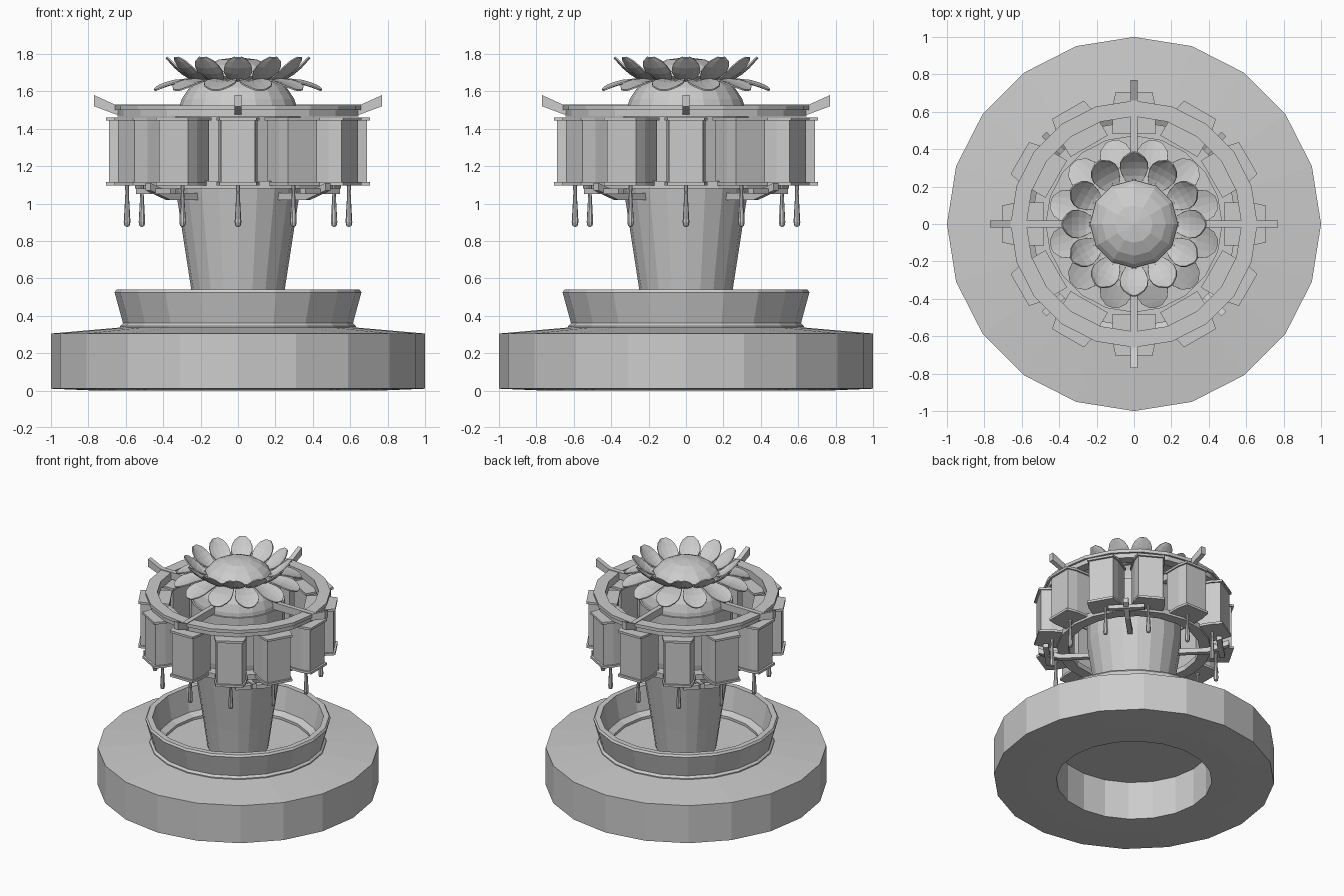
import bpy, bmesh, math
from mathutils import Matrix, Vector

if "Cube" in bpy.data.objects:
    bpy.data.objects.remove(bpy.data.objects["Cube"])


def finish(name, bm):
    bmesh.ops.recalc_face_normals(bm, faces=bm.faces)
    me = bpy.data.meshes.new(name)
    bm.to_mesh(me)
    bm.free()
    ob = bpy.data.objects.new(name, me)
    bpy.context.collection.objects.link(ob)
    return ob


def lathe(name, prof, n=20, closed=False, loc=(0, 0)):
    """Revolve an (r, z) profile around a vertical axis."""
    bm = bmesh.new()
    rings = []
    for r, z in prof:
        if r == 0:
            rings.append([bm.verts.new((loc[0], loc[1], z))] * n)
        else:
            rings.append([bm.verts.new((loc[0] + r * math.cos(2 * math.pi * i / n),
                                        loc[1] + r * math.sin(2 * math.pi * i / n), z)) for i in range(n)])
    pairs = list(zip(rings, rings[1:]))
    if closed:
        pairs.append((rings[-1], rings[0]))
    for a, b in pairs:
        for i in range(n):
            j = (i + 1) % n
            vs = list(dict.fromkeys([a[i], a[j], b[j], b[i]]))
            if len(vs) > 2:
                bm.faces.new(vs)
    return finish(name, bm)


def prism(name, pts, depth, to3d):
    """Extrude a 2D outline; to3d maps (u, v, w) into space."""
    bm = bmesh.new()
    a, b = ([bm.verts.new(to3d(u, v, w)) for u, v in pts] for w in depth)
    bm.faces.new(a)
    bm.faces.new(b[::-1])
    for i in range(len(pts)):
        j = (i + 1) % len(pts)
        bm.faces.new((a[i], b[i], b[j], a[j]))
    return finish(name, bm)


def around(ob, count, start=0.0):
    """Turn ob to the start angle and place linked copies round the z axis."""
    for i in range(count):
        c = ob if i == 0 else ob.copy()
        if i:
            bpy.context.collection.objects.link(c)
            c.name = f"{ob.name}_{i + 1}"
        c.rotation_euler.z = math.radians(start + 360 * i / count)


def side_profile(u, v, w):
    return (u, w, v)


def plan_profile(u, v, w):
    return (u, v, w)


# plinth with hollow underside
lathe("plinth", [(0, .30), (.555, .30), (.555, 0), (.76, 0), (1, .01), (1, .305),
                 (.63, .337), (.60, .337), (.56, .315), (0, .315)])
# basin wall
lathe("basin", [(.63, .33), (.63, .345), (.615, .36), (.66, .525), (.65, .54),
                (.61, .54), (.575, .36), (.53, .335), (.53, .31)], closed=True)
# column and domed top
lathe("column", [(0, .305), (.217, .305), (.25, .54), (.335, 1.09), (.335, 1.47), (0, 1.47)])
lathe("dome", [(0, 1.45), (.325, 1.45), (.32, 1.50), (.30, 1.56), (.26, 1.62),
               (.20, 1.665), (0, 1.67)])
# flower centre
lathe("flower_centre", [(0, 1.64), (.19, 1.645), (.235, 1.68), (.215, 1.705), (.17, 1.74),
                        (.10, 1.77), (0, 1.782)], n=12)

# upper and lower rings
lathe("upper_ring", [(.575, 1.465), (.645, 1.465), (.645, 1.50), (.66, 1.50),
                     (.66, 1.525), (.575, 1.525)], closed=True)
lathe("lower_ring", [(.47, 1.08), (.55, 1.08), (.55, 1.12), (.47, 1.12)], closed=True)

# upper arms with raised tips
arm = prism("upper_arm", [(.28, 1.475), (.65, 1.475), (.77, 1.52), (.77, 1.58),
                          (.66, 1.53), (.28, 1.53)], (-.018, .018), side_profile)
around(arm, 4)
# lower brackets on the diagonals
bracket = prism("lower_bracket", [(.28, 1.02), (.53, 1.02), (.68, 1.07), (.68, 1.11),
                                  (.52, 1.055), (.28, 1.055)], (-.018, .018), side_profile)
around(bracket, 4, 45)
cross = prism("bracket_crosspiece", [(.60, -.13), (.64, -.13), (.64, .13), (.60, .13)],
              (1.05, 1.08), plan_profile)
around(cross, 4, 45)

# twelve lantern boxes with lids, floors and hanging handles
body = [(.49, -.105), (.62, -.105), (.69, -.09), (.69, .09), (.62, .105), (.49, .105)]
cap = [(.48, -.115), (.63, -.115), (.705, -.098), (.705, .098), (.63, .115), (.48, .115)]
around(prism("box_body", body, (1.11, 1.45), plan_profile), 12)
around(prism("box_lid", cap, (1.443, 1.46), plan_profile), 12)
around(prism("box_floor", cap, (1.097, 1.115), plan_profile), 12)
around(lathe("handle", [(0, .875), (.014, .88), (.018, .90), (.009, 1.06), (.012, 1.10), (0, 1.10)],
             n=8, loc=(.593, 0)), 12)


def petal(name, path, widths, cup):
    """Cupped leaf: rows along an (r, z) path, five points wide."""
    bm = bmesh.new()
    rows = []
    for (r, z), w in zip(path, widths):
        rows.append([bm.verts.new((r - cup * .4 * k * k, w * k, z + cup * k * k * w / .08))
                     for k in (-1, -.5, 0, .5, 1)])
    for a, b in zip(rows, rows[1:]):
        for i in range(4):
            bm.faces.new((a[i], a[i + 1], b[i + 1], b[i]))
    ob = finish(name, bm)
    m = ob.modifiers.new("thickness", 'SOLIDIFY')
    m.thickness = .008
    m.offset = 0
    return ob


# two rows of petals
wid = [.035, .06, .076, .072, .055, .022]
around(petal("upper_petal", [(.22, 1.655), (.26, 1.67), (.30, 1.695), (.335, 1.725), (.362, 1.755), (.385, 1.78)],
             wid, .012), 12)
around(petal("lower_petal", [(.20, 1.66), (.27, 1.655), (.34, 1.645), (.39, 1.63), (.43, 1.617), (.46, 1.605)],
             [.04, .065, .082, .085, .07, .035], .012), 12, 15)
